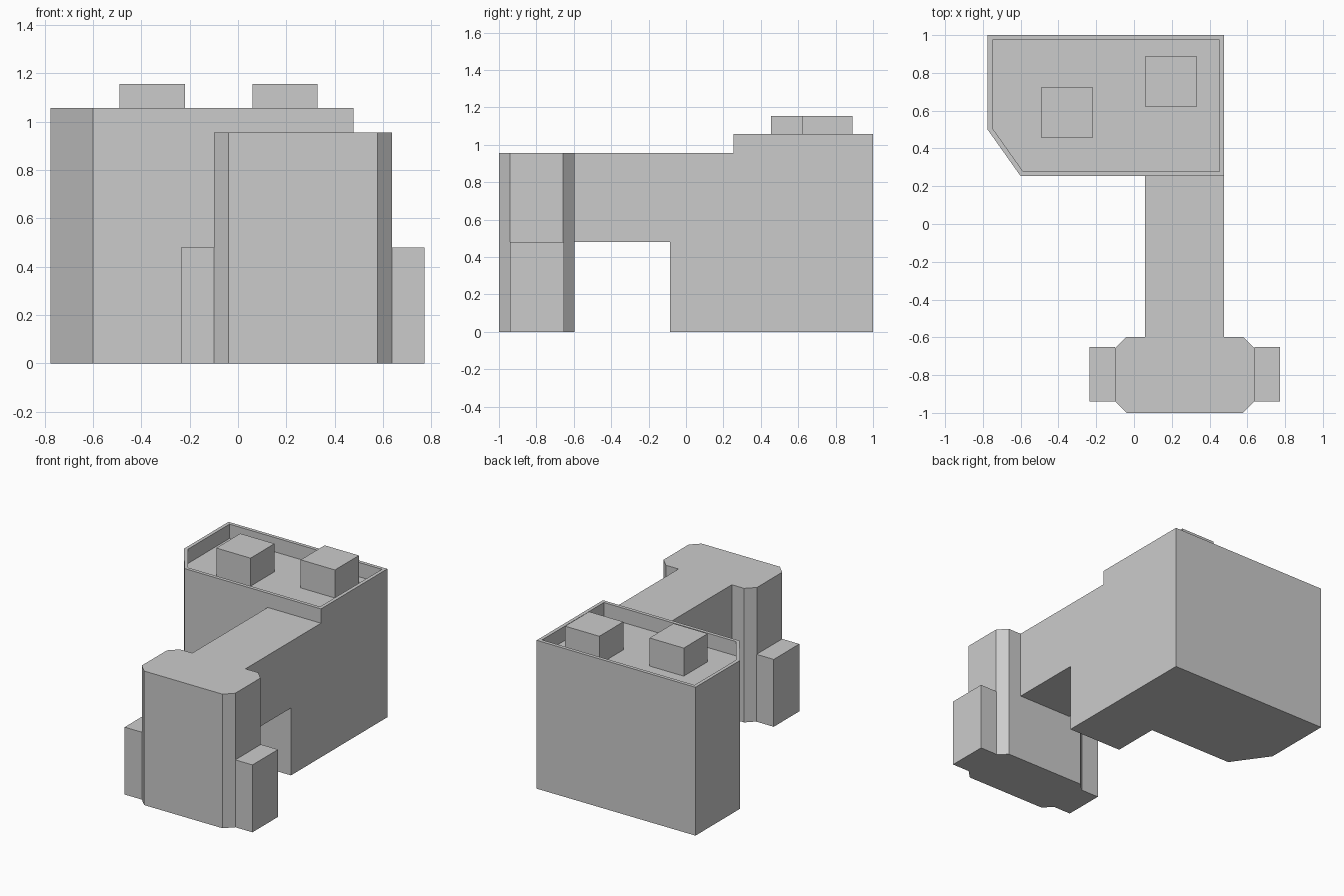
import bpy
import bmesh
from mathutils import Vector

if "Cube" in bpy.data.objects:
    bpy.data.objects.remove(bpy.data.objects["Cube"])


def prism(name, profile, direction, wall=0, sink=0):
    """Extrude a closed 3D profile; optionally recess its far cap behind a rim."""
    bm = bmesh.new()
    base = bm.faces.new([bm.verts.new(p) for p in profile])
    cap = bmesh.ops.extrude_face_region(bm, geom=[base], use_keep_orig=True)
    verts = [g for g in cap["geom"] if isinstance(g, bmesh.types.BMVert)]
    top = [g for g in cap["geom"] if isinstance(g, bmesh.types.BMFace)][0]
    bmesh.ops.translate(bm, vec=Vector(direction), verts=verts)
    bmesh.ops.recalc_face_normals(bm, faces=bm.faces[:])
    if wall:
        bmesh.ops.inset_region(bm, faces=[top], thickness=wall, use_even_offset=True)
        floor = bmesh.ops.extrude_discrete_faces(bm, faces=[top])["faces"][0]
        bmesh.ops.translate(bm, vec=(0, 0, -sink), verts=floor.verts[:])
    mesh = bpy.data.meshes.new(name)
    bm.to_mesh(mesh)
    bm.free()
    obj = bpy.data.objects.new(name, mesh)
    bpy.context.collection.objects.link(obj)
    return obj


def upright(name, outline, z0, z1, **kw):
    return prism(name, [(x, y, z0) for x, y in outline], (0, 0, z1 - z0), **kw)


def box(name, x0, x1, y0, y1, z0, z1):
    return upright(name, [(x0, y0), (x1, y0), (x1, y1), (x0, y1)], z0, z1)


ROOF, LOW = 0.955, 0.48

# Main building with one cut corner and a parapet round the roof
upright("main_block", [(-0.775, 1), (-0.775, 0.5), (-0.60, 0.253), (0.477, 0.253), (0.477, 1)],
        0, 1.057, wall=0.025, sink=1.057 - ROOF)

# Rooftop units
for i, (x, y) in enumerate([(-0.49, 0.455), (0.06, 0.62)]):
    box(f"roof_unit_{i + 1}", x, x + 0.27, y, y + 0.27, ROOF, 1.155)

# Raised link with an open passage below, extruded across x from its side profile
side = [(-0.597, LOW), (-0.085, LOW), (-0.085, 0), (0.253, 0), (0.253, ROOF), (-0.597, ROOF)]
prism("link_bridge", [(0.057, y, z) for y, z in side], (0.42, 0, 0))

# Front tower with four chamfered corners
x0, x1, y0, y1, c = -0.10, 0.637, -1.0, -0.597, 0.06
upright("front_tower", [(x0 + c, y0), (x1 - c, y0), (x1, y0 + c), (x1, y1 - c),
                        (x1 - c, y1), (x0 + c, y1), (x0, y1 - c), (x0, y0 + c)], 0, ROOF)

# Low wings on both sides of the tower
for name, a, b in [("left_wing", -0.235, x0), ("right_wing", x1, 0.772)]:
    box(name, a, b, y0 + c, -0.652, 0, LOW)
